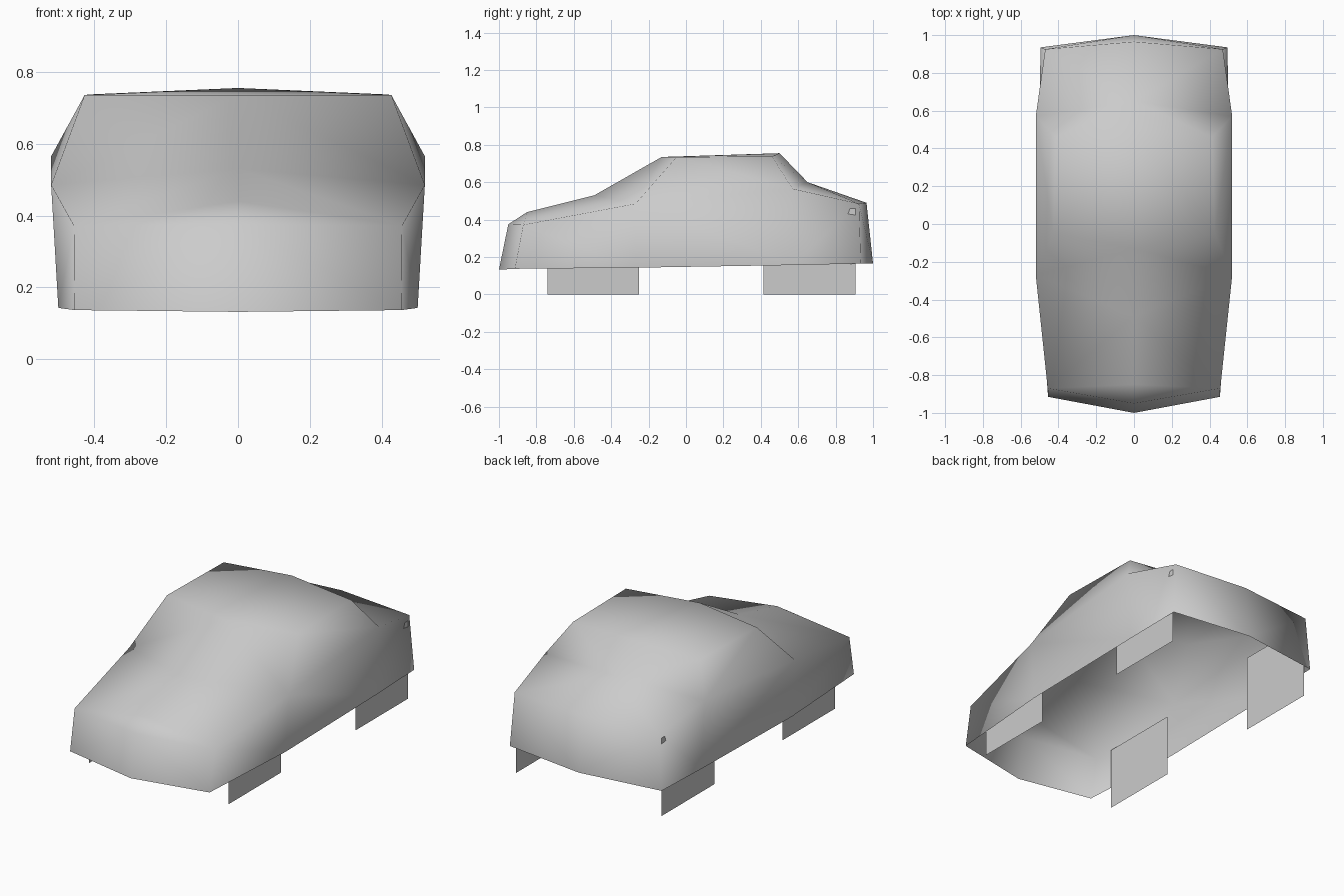
import bpy, bmesh

if "Cube" in bpy.data.objects:
    bpy.data.objects.remove(bpy.data.objects["Cube"])

grey = bpy.data.materials.new("light grey")
grey.use_nodes = True
grey.diffuse_color = (0.6, 0.6, 0.6, 1)
grey.node_tree.nodes["Principled BSDF"].inputs["Base Color"].default_value = (0.6, 0.6, 0.6, 1)


def make_object(name, bm):
    mesh = bpy.data.meshes.new(name)
    bm.to_mesh(mesh)
    bm.free()
    mesh.materials.append(grey)
    obj = bpy.data.objects.new(name, mesh)
    bpy.context.collection.objects.link(obj)
    return obj


# Centre line points of the shell
centre = {
    "nose_low": (0, -1.0, 0.132), "nose_top": (0, -0.95, 0.375),
    "hood": (0, -0.85, 0.44), "cowl": (0, -0.49, 0.53),
    "roof_front": (0, -0.13, 0.735), "roof_back": (0, 0.5, 0.755),
    "deck": (0, 0.65, 0.6), "tail_top": (0, 0.965, 0.49),
    "tail_low": (0, 1.0, 0.165),
}
# Side points, mirrored across x
side = {
    "front_low": (0.455, -0.915, 0.137), "front_top": (0.457, -0.87, 0.372),
    "belt_front": (0.52, -0.27, 0.485), "belt_back": (0.52, 0.57, 0.565),
    "pillar_front": (0.427, -0.05, 0.735), "pillar_back": (0.415, 0.46, 0.737),
    "back_top": (0.47, 0.925, 0.485), "back_low": (0.495, 0.935, 0.165),
    "sill_front": (0.5, -0.27, 0.143), "sill_back": (0.5, 0.57, 0.157),
}
panels = [
    "nose_low front_low front_top nose_top",            # front panel
    "nose_top front_top hood",                          # hood lip
    "hood front_top belt_front cowl",                   # hood
    "cowl belt_front pillar_front roof_front",          # windscreen
    "roof_front pillar_front pillar_back roof_back",    # roof
    "roof_back pillar_back belt_back deck",             # rear window
    "deck belt_back back_top tail_top",                 # boot lid
    "tail_top back_top back_low tail_low",              # tail panel
    "pillar_front belt_front belt_back pillar_back",    # side windows
    "front_low sill_front belt_front front_top",        # front wing
    "sill_front sill_back belt_back belt_front",        # door panel
    "sill_back back_low back_top belt_back",            # rear wing
]

# Open-bottomed body shell
bm = bmesh.new()
mid = {k: bm.verts.new(p) for k, p in centre.items()}
for sign in (1, -1):
    verts = dict(mid)
    for key, (x, y, z) in side.items():
        verts[key] = bm.verts.new((sign * x, y, z))
    for panel in panels:
        corners = [verts[k] for k in panel.split()]
        face = bm.faces.new(corners if sign > 0 else corners[::-1])
        face.smooth = True
    # Crisp belt line on the right, crisp rear pillar on the left
    a, b = ("belt_back", "pillar_back") if sign > 0 else ("belt_front", "belt_back")
    bm.edges.get((verts[a], verts[b])).smooth = False
bmesh.ops.triangulate(bm, faces=[f for f in bm.faces if len(f.verts) > 3])
make_object("body_shell", bm)

# Flat wheel plates
for side_name, sign in (("left", 1), ("right", -1)):
    for end, x, y0, y1, top in (("front", 0.455, -0.74, -0.25, 0.37),
                                ("rear", 0.475, 0.415, 0.905, 0.46)):
        bm = bmesh.new()
        ring = [(y0, 0), (y1, 0), (y1, top), (y0, top)]
        corners = [bm.verts.new((sign * x, y, z)) for y, z in ring]
        bm.faces.new(corners if sign > 0 else corners[::-1])
        make_object(f"{end}_{side_name}_wheel_plate", bm)
